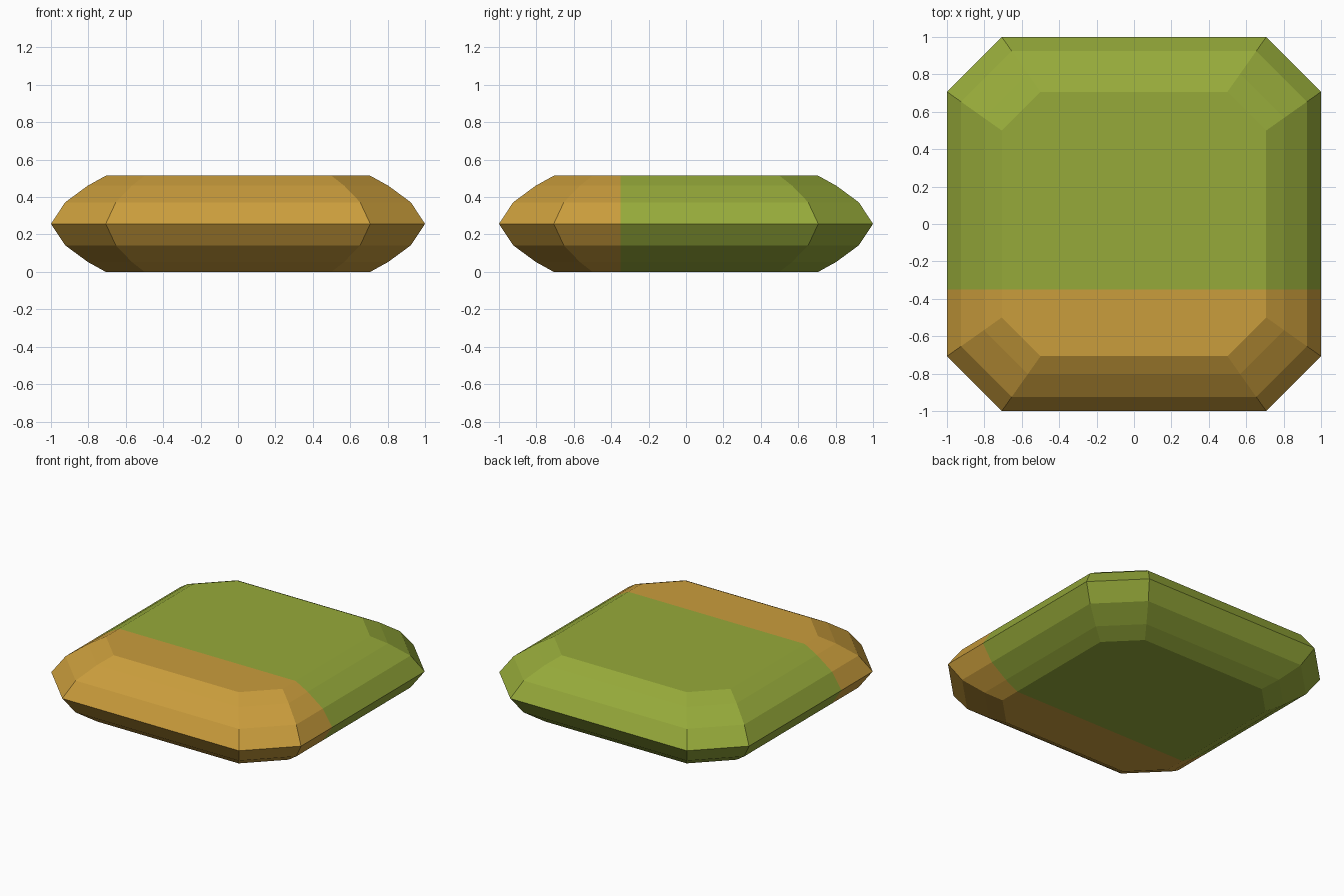
import bpy, bmesh

if "Cube" in bpy.data.objects:
    bpy.data.objects.remove(bpy.data.objects["Cube"])

HALF_H = 0.257
CORNER = 0.707      # octagon corner relative to its half width
SPLIT_Y = -0.35     # colour boundary


def material(name, rgb):
    m = bpy.data.materials.new(name)
    lin = [((c / 255 + 0.055) / 1.055) ** 2.4 for c in rgb]
    m.diffuse_color = (*lin, 1)
    m.use_nodes = True
    m.node_tree.nodes["Principled BSDF"].inputs["Base Color"].default_value = m.diffuse_color
    return m


# Faceted profile: (half width, height above the girdle)
upper = [(1.0, 0.0), (0.924, 0.115), (0.803, 0.204), (0.707, HALF_H)]
profile = [(r, -z) for r, z in reversed(upper[1:])] + upper

# Chamfered-square rings stacked along the profile
c = CORNER
outline = [(1, -c), (1, c), (c, 1), (-c, 1), (-1, c), (-1, -c), (-c, -1), (c, -1)]
bm = bmesh.new()
rings = [[bm.verts.new((x * r, y * r, z + HALF_H)) for x, y in outline]
         for r, z in profile]
for a, b in zip(rings, rings[1:]):
    for i in range(8):
        j = (i + 1) % 8
        bm.faces.new((a[i], a[j], b[j], b[i]))
bm.faces.new(list(reversed(rings[0])))
bm.faces.new(rings[-1])

# Cut along the colour boundary and colour each side
bmesh.ops.bisect_plane(bm, geom=bm.verts[:] + bm.edges[:] + bm.faces[:],
                       plane_co=(0, SPLIT_Y, 0), plane_no=(0, 1, 0))
bmesh.ops.recalc_face_normals(bm, faces=bm.faces[:])
for f in bm.faces:
    f.material_index = 1 if f.calc_center_median().y < SPLIT_Y else 0
    f.smooth = False

mesh = bpy.data.meshes.new("faceted_gem")
bm.to_mesh(mesh)
bm.free()
mesh.materials.append(material("olive green", (150, 170, 58)))
mesh.materials.append(material("amber", (202, 157, 60)))
gem = bpy.data.objects.new("faceted_gem", mesh)
bpy.context.collection.objects.link(gem)
